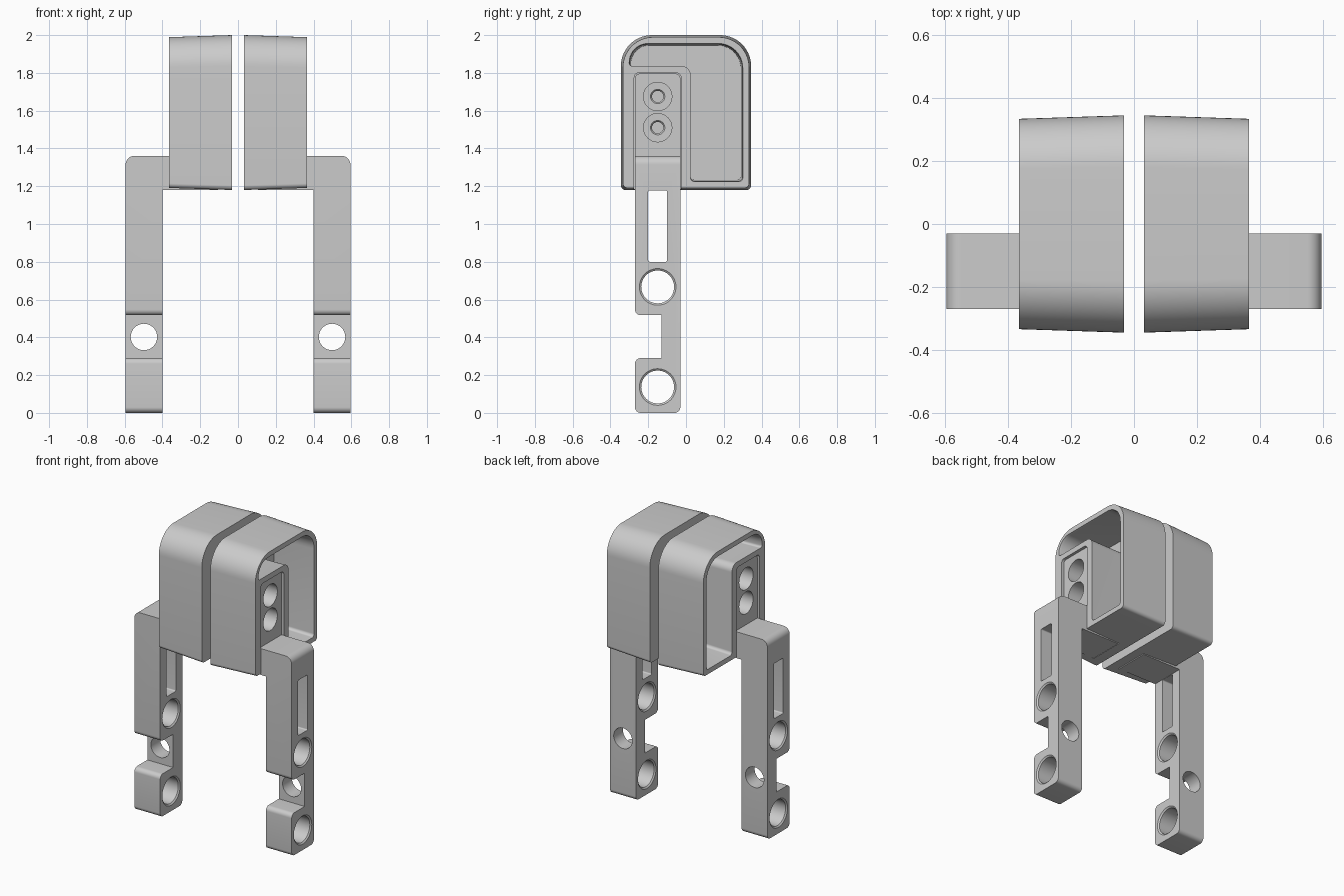
import bpy, bmesh
from math import cos, sin, pi
from mathutils import Vector

if "Cube" in bpy.data.objects:
    bpy.data.objects.remove(bpy.data.objects["Cube"])


def rounded(corners, seg=8):
    """2D outline from (u, v, radius) corners with filleted corners."""
    out, n = [], len(corners)
    for i, (u, v, r) in enumerate(corners):
        p = Vector((u, v))
        if r == 0:
            out.append(p)
            continue
        a = (Vector(corners[i - 1][:2]) - p).normalized()
        b = (Vector(corners[(i + 1) % n][:2]) - p).normalized()
        c = p + (a + b) * r                      # all corners are right angles
        for k in range(seg + 1):
            t = k / seg * pi / 2
            out.append(c - b * r * cos(t) - a * r * sin(t))
    return out


def rect(u0, u1, v0, v1, r=0):
    return rounded([(u0, v0, r), (u1, v0, r), (u1, v1, r), (u0, v1, r)])


def circle(u, v, r, n=48):
    return [Vector((u + r * cos(2 * pi * k / n), v + r * sin(2 * pi * k / n))) for k in range(n)]


def prism(name, outline, levels, axis='x'):
    """Loft an outline along x or y; levels are (position, inset) pairs."""
    us, vs = [p.x for p in outline], [p.y for p in outline]
    cu, cv = (min(us) + max(us)) / 2, (min(vs) + max(vs)) / 2
    hu, hv = (max(us) - min(us)) / 2, (max(vs) - min(vs)) / 2
    bm = bmesh.new()
    rings = []
    for d, inset in levels:
        ring = []
        for p in outline:
            u = cu + (p.x - cu) * (1 - inset / hu)
            v = cv + (p.y - cv) * (1 - inset / hv)
            ring.append(bm.verts.new((d, u, v) if axis == 'x' else (u, d, v)))
        rings.append(ring)
    n = len(outline)
    for lo, hi in zip(rings, rings[1:]):
        for i in range(n):
            bm.faces.new((lo[i], lo[(i + 1) % n], hi[(i + 1) % n], hi[i]))
    bm.faces.new(rings[0])
    bm.faces.new(rings[-1])
    bmesh.ops.recalc_face_normals(bm, faces=bm.faces)
    mesh = bpy.data.meshes.new(name)
    bm.to_mesh(mesh)
    bm.free()
    ob = bpy.data.objects.new(name, mesh)
    bpy.context.collection.objects.link(ob)
    return ob


def activate(ob):
    bpy.ops.object.select_all(action='DESELECT')
    ob.select_set(True)
    bpy.context.view_layer.objects.active = ob


def boolean(ob, cutter, op='DIFFERENCE'):
    activate(ob)
    m = ob.modifiers.new("cut", 'BOOLEAN')
    m.operation, m.object, m.solver = op, cutter, 'EXACT'
    bpy.ops.object.modifier_apply(modifier=m.name)
    bpy.data.objects.remove(cutter)


def finish(ob):
    """Smooth shading with sharp edges, mirrored to the other side."""
    activate(ob)
    bpy.ops.object.shade_smooth_by_angle(angle=pi / 6)
    ob.modifiers.new("mirror", 'MIRROR')


# Drafted fingertip shell
shell = prism("fingertip_shell",
              rounded([(-.345, 1.18, .025), (.345, 1.18, .025), (.345, 2, .165), (-.345, 2, .165)], 14),
              [(.032, 0), (.365, .011)])
# L-shaped pocket with a softened rim
pocket = rounded([(-.305, 1.84, .015), (.025, 1.84, .05), (.025, 1.22, .02),
                  (.305, 1.22, .02), (.305, 1.96, .13), (-.305, 1.96, .10)], 10)
boolean(shell, prism("pocket_cut", pocket, [(.07, .014), (.35, .008), (.375, .002)]))
# Slot for the arm plate, open at the bottom
boolean(shell, prism("slot_cut", rect(-.274, -.026, 1.0, 1.8, .025), [(.10, 0), (.40, 0)]))
finish(shell)

# Arm: front profile intersected with the side profile
arm = prism("arm",
            rounded([(.40, -.02, 0), (.595, -.02, 0), (.595, 1.36, .045), (.35, 1.36, 0),
                     (.35, 1.81, 0), (.105, 1.81, 0), (.105, 1.18, 0), (.40, 1.18, 0)]),
            [(-.3, 0), (0, 0)], 'y')
side = rounded([(-.27, 0, .03), (-.03, 0, .03), (-.03, 1.796, .025), (-.27, 1.796, .025),
                (-.27, .517, .03), (-.13, .517, 0), (-.13, .29, 0), (-.27, .29, .03)])
boolean(arm, prism("side_cut", side, [(0, 0), (.7, 0)]), 'INTERSECT')

# Long window and cross hole
boolean(arm, prism("window_cut", rect(-.20, -.10, .80, 1.178, .008), [(.38, 0), (.62, 0)]))
boolean(arm, prism("cross_hole_cut", circle(.498, .402, .07), [(-.16, 0), (.02, 0)], 'y'))
# Large pivot holes with a chamfer on both faces
for z in (.667, .137):
    boolean(arm, prism("pivot_cut", circle(-.15, z, .097),
                       [(.38, 0), (.40, 0), (.408, .01), (.587, .01), (.595, 0), (.62, 0)]))
# Stepped screw holes in the plate
for z in (1.675, 1.51):
    boolean(arm, prism("screw_cut", circle(-.15, z, .075),
                       [(.13, .045), (.18, .045), (.19, .037), (.191, 0), (.37, 0)]))
finish(arm)
